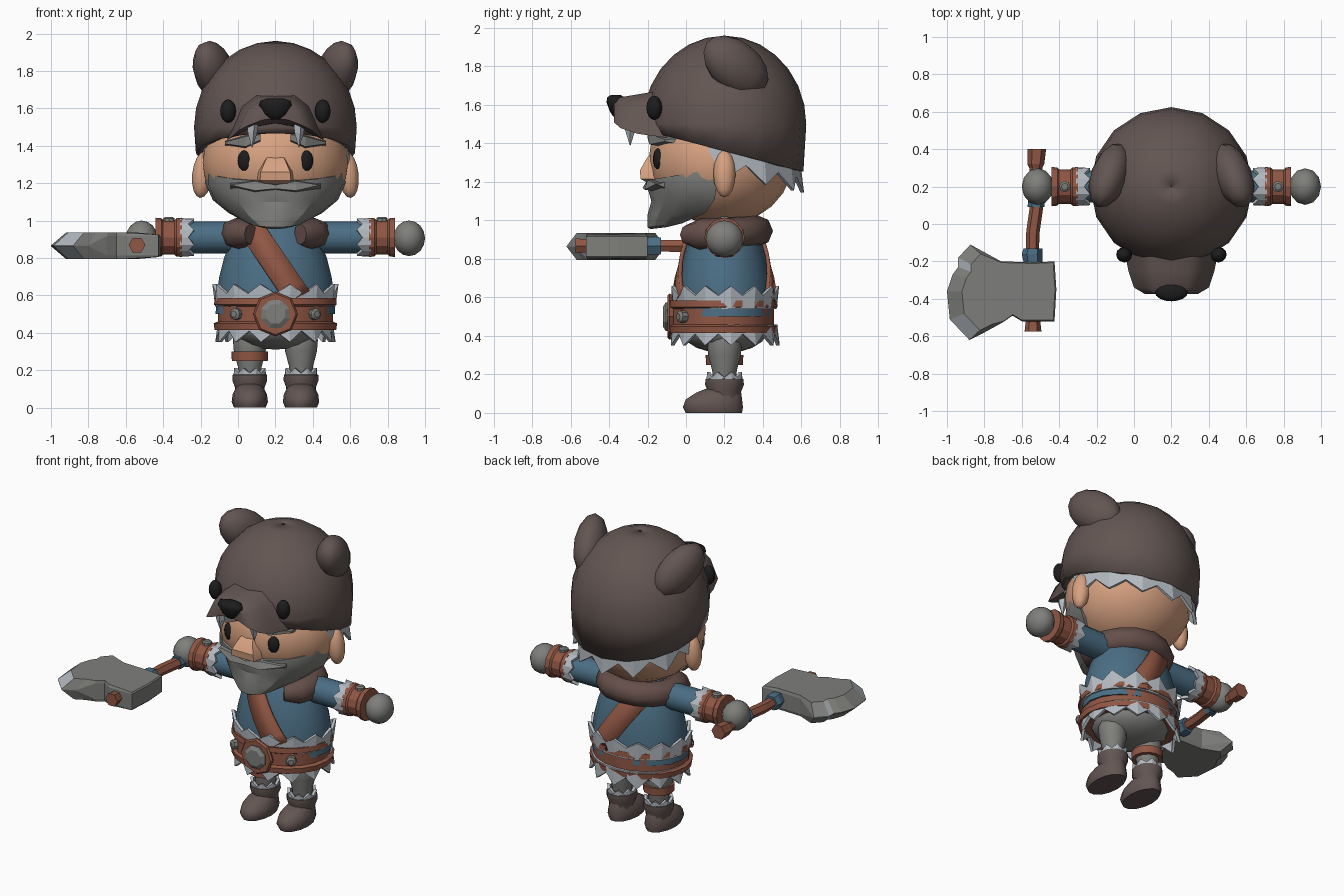
import bpy, bmesh, math
from math import sin, cos, pi, radians, sqrt
from mathutils import Vector, Matrix, Euler

cube = bpy.data.objects.get("Cube")
if cube:
    bpy.data.objects.remove(cube, do_unlink=True)

MID = 0.2  # the figure's own centre line, in x and in y


def paint(name, r, g, b):
    mat = bpy.data.materials.new(name)
    mat.use_nodes = True
    mat.diffuse_color = (r, g, b, 1)
    mat.node_tree.nodes["Principled BSDF"].inputs["Base Color"].default_value = (r, g, b, 1)
    return mat


FUR = paint("dark brown fur", .125, .092, .084)
SCARF = paint("warm brown", .13, .078, .068)
SKIN = paint("skin", .68, .36, .22)
GREY = paint("grey", .21, .21, .20)
PALE = paint("pale grey", .45, .49, .53)
BLUE = paint("blue cloth", .07, .155, .23)
LEATHER = paint("red leather", .28, .095, .058)
BLACK = paint("black", .012, .012, .012)


def mesh(name, verts, faces, mat, loc=(0, 0, 0), rot=(0, 0, 0), angle=40, thick=0, offset=0):
    """Make one object; angle is the sharpest edge still shaded smooth."""
    me = bpy.data.meshes.new(name)
    me.from_pydata([tuple(v) for v in verts], [], faces)
    bm = bmesh.new()
    bm.from_mesh(me)
    bmesh.ops.remove_doubles(bm, verts=bm.verts, dist=0.0005)
    bmesh.ops.recalc_face_normals(bm, faces=bm.faces)
    bm.to_mesh(me)
    bm.free()
    me.materials.append(mat)
    ob = bpy.data.objects.new(name, me)
    bpy.context.collection.objects.link(ob)
    ob.location = loc
    ob.rotation_euler = rot
    if thick:
        mod = ob.modifiers.new("thickness", 'SOLIDIFY')
        mod.thickness, mod.offset = thick, offset
    if angle:
        bpy.ops.object.select_all(action='DESELECT')
        ob.select_set(True)
        bpy.context.view_layer.objects.active = ob
        bpy.ops.object.shade_smooth_by_angle(angle=radians(angle))
    return ob


def hoop(c, u, v, n):
    c, u, v = Vector(c), Vector(u), Vector(v)
    return [c + u * cos(2 * pi * i / n) + v * sin(2 * pi * i / n) for i in range(n)]


def loft(name, rings, mat, caps=True, closed=True, **kw):
    """Skin a list of equal point rings."""
    n = len(rings[0])
    faces = [(r * n + i, r * n + (i + 1) % n, (r + 1) * n + (i + 1) % n, (r + 1) * n + i)
             for r in range(len(rings) - 1) for i in range(n if closed else n - 1)]
    if caps:
        faces += [tuple(range(n)), tuple(range((len(rings) - 1) * n, len(rings) * n))]
    return mesh(name, [p for ring in rings for p in ring], faces, mat, **kw)


def lathe(name, profile, mat, loc, ratio=1, n=16, **kw):
    """Turn (radius, height) pairs about z; ratio squashes depth."""
    return loft(name, [hoop((0, 0, z), (r, 0, 0), (0, r * ratio, 0), n) for r, z in profile],
                mat, loc=loc, **kw)


def ball(name, loc, size, mat, rot=(0, 0, 0), seg=12):
    bm = bmesh.new()
    bmesh.ops.create_uvsphere(bm, u_segments=seg, v_segments=seg * 2 // 3, radius=1)
    verts = [Vector(size) * v.co for v in bm.verts]
    faces = [[v.index for v in f.verts] for f in bm.faces]
    bm.free()
    return mesh(name, verts, faces, mat, loc=loc, rot=rot, angle=60)


def zigzag(name, rx, ry, base, valley, tip, n, loc, rot=(0, 0, 0), arc=(0, 360), slope=0):
    """Folded, pointed fur edge around z."""
    rows = [[], []]
    for i in range(2 * n + 1):
        a = radians(arc[0] + (arc[1] - arc[0]) * i / (2 * n))
        k = 1.05 if i % 2 else .98
        x, y = rx * sin(a), -ry * cos(a)
        rows[0].append((x, y, base + slope * y))
        rows[1].append((x * k, y * k, (tip if i % 2 else valley) + slope * y))
    return loft(name, rows, PALE, caps=False, closed=False, loc=loc, rot=rot, angle=0, thick=.018)


# --- Bear hat: dome with sloping rim ---
def rim(y):
    return 1.36 - .26 * y


dome = [[(p.x, p.y, rim(p.y)) for p in hoop((0, 0, 0), (.425, 0, 0), (0, .41, 0), 16)]]
for k in range(8):
    t = k / 7 * pi / 2
    r = max(cos(t), .01)
    dome.append(hoop((0, 0, 1.5 + .46 * sin(t)), (.435 * r, 0, 0), (0, .425 * r, 0), 16))
loft("bear_hat", dome, FUR, caps=False, loc=(MID, MID, 0), angle=50, thick=.04, offset=-1)

section = [(-1, 0), (-.72, .75), (-.42, 1), (.42, 1), (.72, .75), (1, 0), (.5, .25), (0, .35), (-.5, .25)]
loft("bear_snout", [[(MID + w * sx, y, lo + (hi - lo) * sz) for sx, sz in section]
                    for y, w, lo, hi in [(-.1, .26, 1.43, 1.68), (-.25, .23, 1.45, 1.655),
                                         (-.34, .2, 1.48, 1.64), (-.375, .14, 1.51, 1.62)]], FUR)
lathe("bear_nose", [(.025, -.06), (.055, -.035), (.088, .015), (.08, .04), (.045, .052)], BLACK,
      (MID, -.365, 1.6), ratio=.55, angle=60)

# --- Head ---
ball("head", (MID, .18, 1.31), (.395, .375, .335), SKIN, seg=18)
loft("nose", [[(MID + sx * w, y, z) for sx, y in [(-1, -.1), (-.75, front), (.75, front), (1, -.1)]]
              for z, w, front in [(1.19, .07, -.19), (1.215, .11, -.235), (1.26, .105, -.24),
                                  (1.33, .065, -.2), (1.345, .05, -.17)]], SKIN, angle=35)
zigzag("back_hair", .385, .385, .03, -.05, -.13, 7, (MID, MID, 1.36), arc=(78, 282), slope=-.22)

# --- Beard: stacked half rings wrapped round the jaw ---
beard = []
for z, w, back, front, dip in [(1.27, .375, .16, -.195, .06), (1.2, .375, .16, -.2, .03),
                               (1.11, .335, .15, -.18, .01), (1.04, .25, .1, -.2, .01),
                               (.985, .14, -.02, -.2, .02), (.965, .07, -.1, -.185, .01)]:
    beard.append([(MID + w * sin(a), back + (front - back) * cos(a), z - dip * cos(a))
                  for a in [radians(-90 + 18 * i) for i in range(11)]])
loft("beard", beard, GREY, angle=25)
loft("moustache", [[(MID + x, y - .01, z + lift) for y, z in [(-.1, top), (-.2 + back, top - .01),
                                                            (-.215 + back, low + .02), (-.1, low)]]
                   for x, top, low, lift, back in [(-.24, 1.2, 1.17, .0, .07), (-.11, 1.22, 1.14, 0, .01),
                                                   (0, 1.2, 1.15, 0, 0), (.11, 1.22, 1.14, 0, .01),
                                                   (.24, 1.2, 1.17, 0, .07)]], GREY, angle=0)

# --- Torso ---
BODY = [(.32, .5), (.312, .62), (.3, .7), (.275, .8), (.235, .9), (.19, .98), (.1, 1.04)]
lathe("tunic", BODY, BLUE, (MID, MID, 0), ratio=.8)
ball("trouser_seat", (MID, MID, .43), (.245, .225, .12), GREY, seg=14)
zigzag("tunic_trim_upper", .315, .262, .54, .61, .66, 13, (MID, MID, 0))
zigzag("tunic_trim_lower", .3, .265, .46, .41, .35, 13, (MID, MID, 0))
lathe("belt", [(.3, .42), (.325, .415), (.33, .45), (.308, .46), (.308, .54), (.328, .55), (.325, .585), (.3, .58)],
      LEATHER, (MID, .19, 0), ratio=.87, n=20, angle=25)
FRONT = (radians(90), 0, 0)
lathe("belt_plate", [(.11, -.02), (.12, .0), (.11, .012)], LEATHER, (MID, -.085, .5), n=8, rot=FRONT, angle=0)
lathe("belt_buckle", [(.08, 0), (.08, .02), (.055, .035)], GREY, (MID, -.085, .5), n=8,
      rot=(radians(90), radians(22), 0), angle=0)


def girth(z):
    for (r0, z0), (r1, z1) in zip(BODY, BODY[1:]):
        if z0 <= z <= z1:
            return r0 + (r1 - r0) * (z - z0) / (z1 - z0)
    return BODY[-1][0]


# Shoulder strap lying on the tunic, front and back
for label, side in (("front", -1), ("back", 1)):
    rows = []
    for i in range(9):
        t = i / 8
        row = []
        for edge in (-.06, .06):
            x, z = -.15 + .27 * t + edge, .99 - .4 * t + edge * .55
            r = girth(z) + .014
            row.append((MID + x, MID + side * .8 * sqrt(max(r * r - x * x, .002)), z))
        rows.append(row)
    loft("strap_" + label, rows, LEATHER, caps=False, closed=False, thick=.02)

# Fur collar, open at the front
collar = []
for i in range(13):
    a = radians(-142 + 284 * i / 12)
    out = Vector((sin(a), cos(a), 0))
    r = .055 if i in (0, 12) else .082
    collar.append(hoop((MID + .215 * out.x, .17 + .2 * out.y, .945 - .02 * abs(sin(a / 2))),
                       out * r, (0, 0, r), 8))
loft("collar", collar, SCARF, angle=50)

# --- Paired parts ---
for side, s in (("right", -1), ("left", 1)):
    def at(x, y, z):
        return (MID + s * x, y, z)

    along = (0, radians(90 * s), 0)
    ball(side + "_bear_ear", at(.33, .26, 1.8), (.1, .205, .13), FUR, rot=(radians(-37), 0, radians(21 * s)))
    ball(side + "_bear_eye", at(.253, -.165, 1.585), (.043, .04, .063), BLACK, rot=(0, 0, radians(30 * s)))
    lathe(side + "_bear_tooth", [(.035, .06), (.028, 0), (.002, -.08)], PALE, at(.125, -.29, 1.47), n=5, angle=0)
    ball(side + "_ear", at(.39, .2, 1.245), (.055, .058, .125), SKIN, rot=(0, radians(-6 * s), 0))
    ball(side + "_eye", at(.166, -.145, 1.32), (.038, .025, .055), BLACK, rot=(0, 0, radians(20 * s)))
    loft(side + "_eyebrow", [[at(x, y + back, z) for y, z in [(-.08, top), (-.2, top - .01), (-.2, low + .02), (-.08, low)]]
                             for x, top, low, back in [(.08, 1.47, 1.41, 0), (.16, 1.46, 1.375, .01),
                                                       (.27, 1.43, 1.39, .09)]], GREY, angle=0)
    lathe(side + "_belt_stud", [(.032, -.02), (.032, .015), (.018, .025)], GREY, at(.21, -.02, .5), n=8,
          rot=(radians(90), 0, radians(32 * s)), angle=0)

    # Arms
    lathe(side + "_sleeve", [(.09, 0), (.085, .2), (.085, .52)], BLUE, at(0, MID, .91), n=12, rot=along)
    zigzag(side + "_cuff_fur", .094, .094, .51, .465, .435, 8, at(0, MID, .91), rot=along)
    lathe(side + "_bracer", [(.08, .5), (.105, .5), (.102, .53), (.092, .54), (.092, .6), (.102, .61),
                             (.105, .64), (.08, .64)], LEATHER, at(0, MID, .91), n=12, rot=along, angle=25)
    lathe(side + "_bracer_stud", [(.03, -.02), (.03, .012), (.018, .02)], GREY, at(.57, MID, 1.0), n=8, angle=0)
    ball(side + "_hand", at(.715, MID, .905), (.085, .098, .095), GREY)

    # Legs and boots
    foot = .137
    lathe(side + "_leg", [(.06, .16), (.064, .22), (.085, .3), (.09, .36), (.08, .42)], GREY, at(foot, MID, 0), n=12)
    zigzag(side + "_boot_fur", .078, .085, .165, .185, .212, 8, at(foot, MID, 0))
    lathe(side + "_boot_shaft", [(.075, .06), (.08, .11), (.093, .145), (.092, .175), (.07, .185)],
          FUR, at(foot, MID, 0), ratio=1.08, n=12)
    loft(side + "_boot_foot", [hoop(at(foot, y, z), (w, 0, 0), (0, d, 0), 14)
                               for z, w, y, d in [(0, .085, .145, .15), (.03, .097, .14, .16), (.07, .092, .145, .15),
                                                  (.105, .075, .17, .12), (.125, .06, .19, .09)]], FUR, angle=50)
lathe("knee_band", [(.07, .25), (.096, .25), (.098, .3), (.07, .3)], LEATHER, (.063, MID, 0), n=12)

# --- Axe ---
def rod(name, stations, mat):
    loft(name, [hoop((x, y, .868), (r, 0, 0), (0, 0, r), 6) for x, y, r in stations], mat, angle=0)


rod("axe_handle", [(-.52, .4, .05), (-.525, .32, .045), (-.525, .3, .035), (-.52, .1, .036), (-.54, -.04, .036),
                   (-.545, -.2, .034), (-.54, -.53, .04), (-.54, -.575, .045)], LEATHER)
rod("axe_grip", [(-.52, .13, .045), (-.525, .09, .045)], BLUE)
rod("axe_collar", [(-.54, -.13, .05), (-.545, -.16, .055), (-.54, -.205, .05)], BLUE)

outline = [(-.94, -.18), (-.875, -.11), (-.71, -.2), (-.53, -.205), (-.425, -.2), (-.415, -.35), (-.425, -.52),
           (-.6, -.52), (-.65, -.49), (-.7, -.525), (-.8, -.58), (-.88, -.62), (-.985, -.51), (-1, -.36),
           (-.97, -.27), (-.94, -.23)]
count = len(outline)


def inset(x, y, sign):
    k = .8 if x < -.78 else .96
    return (-.6 + (x + .6) * k, -.36 + (y + .36) * k, sign * (.06 if x > -.5 else .07))


verts = [inset(x, y, 1) for x, y in outline]
verts += [(x, y, sign * (.052 if x > -.78 else .002)) for sign in (1, -1) for x, y in outline]
verts += [inset(x, y, -1) for x, y in outline]
faces = [(r * count + i, r * count + (i + 1) % count, (r + 1) * count + (i + 1) % count, (r + 1) * count + i)
         for r in range(3) for i in range(count)]
faces += [tuple(range(count)), tuple(range(3 * count, 4 * count))]
blade = mesh("axe_blade", verts, faces, GREY, loc=(0, 0, .865), angle=0)
blade.data.materials.append(PALE)
for f in blade.data.polygons:  # honed corners of the cutting edge
    if f.center.x < -.88 and (f.center.y < -.44 or f.center.y > -.24):
        f.material_index = 1
